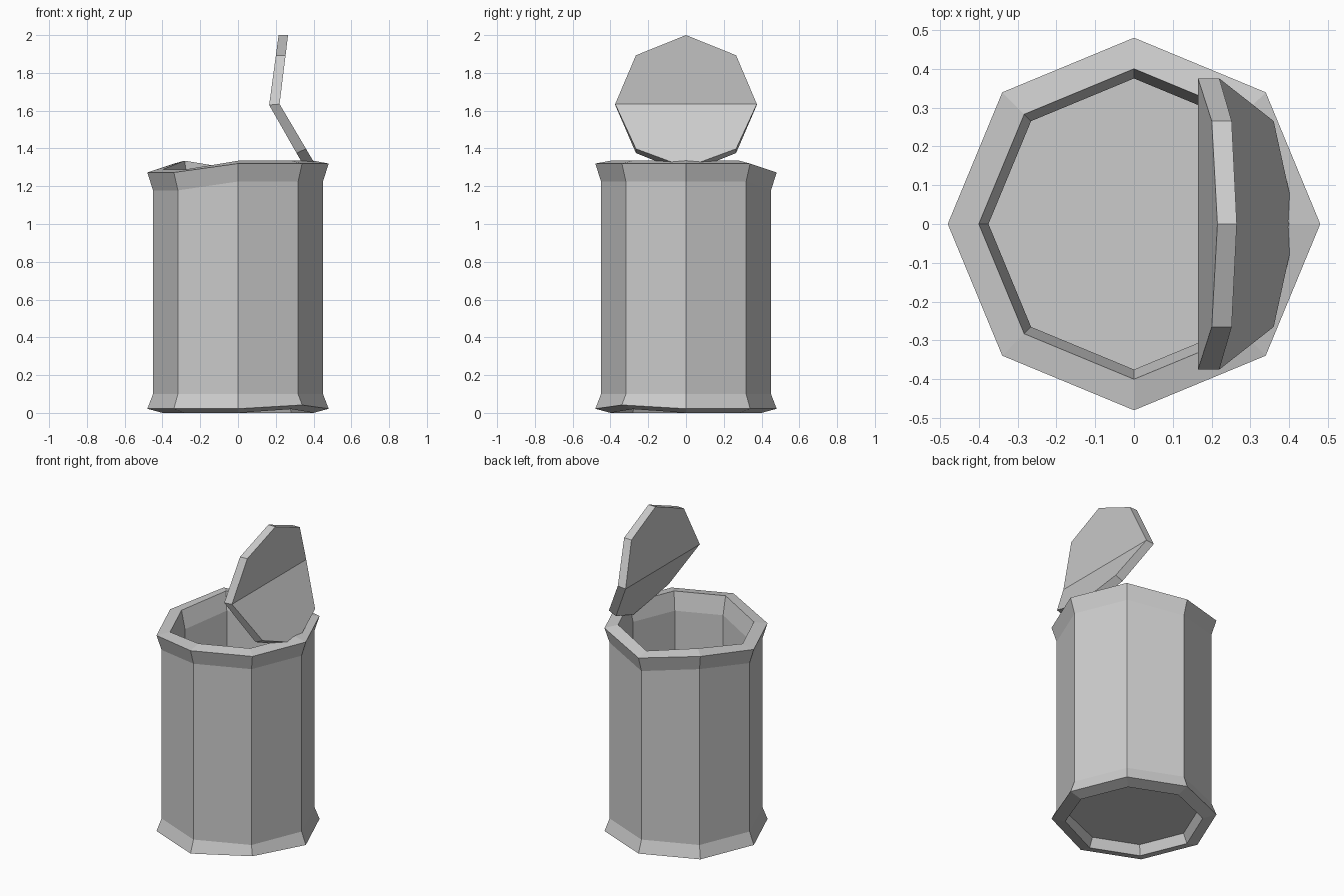
import bpy, bmesh, math

cube = bpy.data.objects.get("Cube")
if cube:
    bpy.data.objects.remove(cube, do_unlink=True)

SIDES = 8

grey = bpy.data.materials.new("plain_grey")
grey.use_nodes = True
GREY = (0.6, 0.6, 0.6, 1)
grey.diffuse_color = GREY
grey.node_tree.nodes["Principled BSDF"].inputs["Base Color"].default_value = GREY


def finish(bm, name):
    bmesh.ops.recalc_face_normals(bm, faces=bm.faces)
    mesh = bpy.data.meshes.new(name)
    bm.to_mesh(mesh)
    bm.free()
    mesh.materials.append(grey)
    obj = bpy.data.objects.new(name, mesh)
    bpy.context.collection.objects.link(obj)
    return obj


def bridge(bm, a, b):
    for i in range(len(a)):
        j = (i + 1) % len(a)
        bm.faces.new((a[i], a[j], b[j], b[i]))


# Dents: ring corners pushed down at the top or up at the bottom
DENTS = {"top": {2: -0.047, 4: -0.047, 5: -0.047}, "base": {7: 0.02}, "": {}}

# Can wall: radius, height, dent group, from inner floor over the rim to the underside
profile = [
    (0.375, 0.10, ""),
    (0.375, 1.22, "top"),
    (0.40, 1.335, "top"),
    (0.48, 1.32, "top"),
    (0.45, 1.225, "top"),
    (0.45, 0.10, ""),
    (0.48, 0.022, "base"),
    (0.40, 0.0, "base"),
    (0.375, 0.06, ""),
]
bm = bmesh.new()
rings = []
for r, z, group in profile:
    ring = []
    for k in range(SIDES):
        a = math.tau * k / SIDES
        ring.append(bm.verts.new((r * math.cos(a), r * math.sin(a), z + DENTS[group].get(k, 0))))
    rings.append(ring)
for low, high in zip(rings, rings[1:]):
    bridge(bm, low, high)
bm.faces.new(rings[0])
bm.faces.new(rings[-1])
finish(bm, "can_body")

# Lid: octagonal plate folded across its middle, given by side points (x, z)
R = 0.375
inner = {"top": (0.215, 2.0), "fold": (0.165, 1.63), "hinge": (0.37, 1.27)}
outer = {"top": (0.265, 2.0), "fold": (0.22, 1.635), "hinge": (0.418, 1.30)}


def lid_ring(bm, side):
    ring = []
    for k in range(SIDES):
        a = math.tau * k / SIDES
        t = math.sin(a)
        end = side["top"] if t > 0 else side["hinge"]
        x, z = (f + (e - f) * abs(t) for f, e in zip(side["fold"], end))
        ring.append(bm.verts.new((x, R * math.cos(a), z)))
    return ring


bm = bmesh.new()
faces = [lid_ring(bm, inner), lid_ring(bm, outer)]
bridge(bm, *faces)
half = SIDES // 2
for ring in faces:
    bm.faces.new(ring[:half + 1])
    bm.faces.new(ring[half:] + ring[:1])
finish(bm, "bent_lid")
